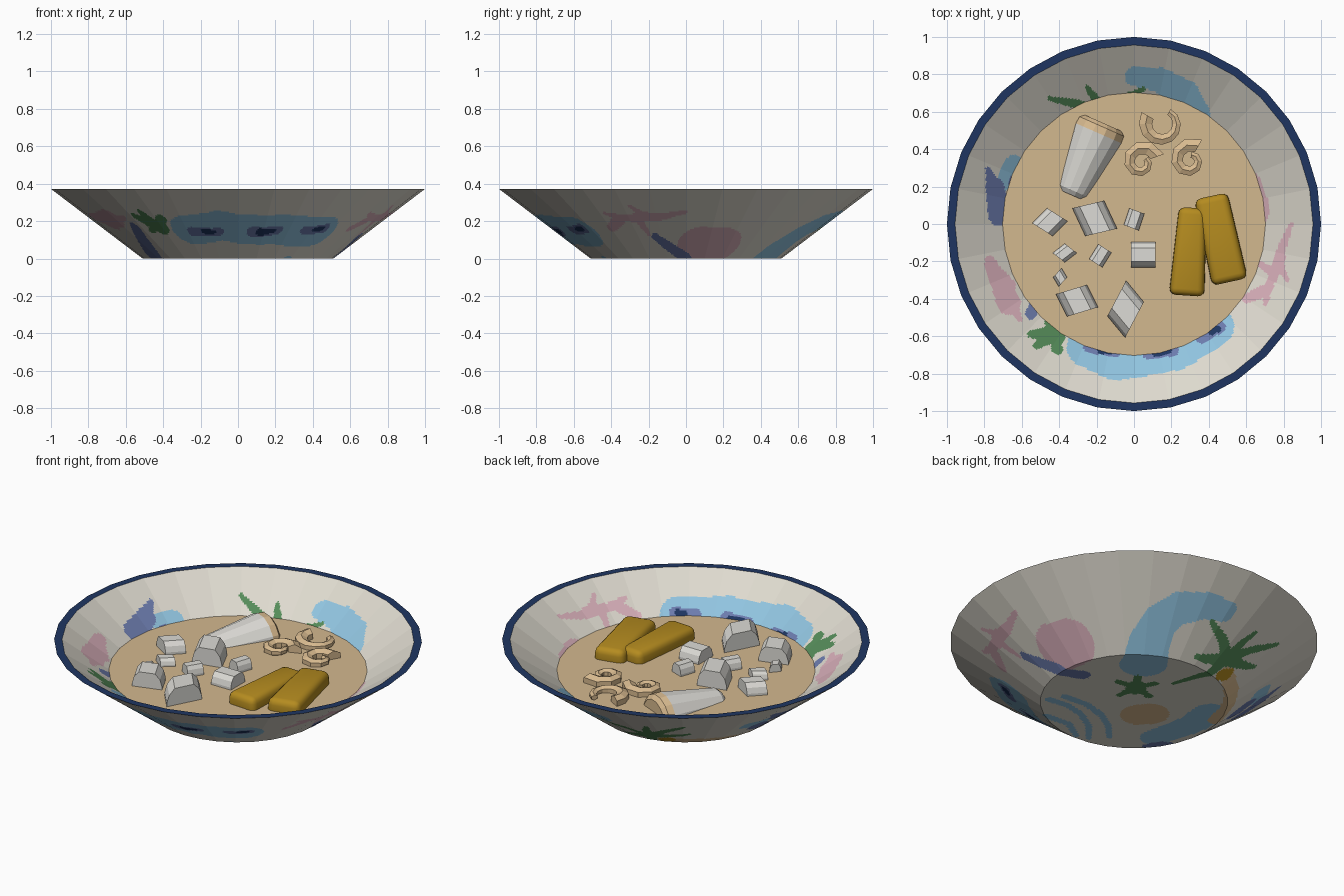
import bpy, bmesh, math
from mathutils import Vector, Matrix

if "Cube" in bpy.data.objects:
    bpy.data.objects.remove(bpy.data.objects["Cube"])

COLOURS = [("cream_glaze", (.73, .70, .62)), ("navy", (.013, .036, .12)),
           ("sky_blue", (.28, .55, .74)), ("pink", (.69, .43, .49)),
           ("leaf_green", (.09, .26, .10)), ("periwinkle", (.15, .20, .42)),
           ("broth", (.65, .48, .275)), ("golden", (.46, .26, .014)),
           ("pale_grey", (.72, .71, .67)), ("shrimp_tan", (.70, .50, .28))]
CREAM, NAVY, SKY, PINK, GREEN, PERI, BROTH, GOLD, GREY, TAN = range(10)
MATS = []
for name, c in COLOURS:
    m = bpy.data.materials.new(name)
    m.diffuse_color = (*c, 1)
    m.use_nodes = True
    m.node_tree.nodes["Principled BSDF"].inputs["Base Color"].default_value = m.diffuse_color
    MATS.append(m)


def make(name, verts, faces, mats, index=None, fix=True):
    me = bpy.data.meshes.new(name)
    me.from_pydata(verts, [], faces)
    for m in mats:
        me.materials.append(MATS[m])
    if index:
        for p, i in zip(me.polygons, index):
            p.material_index = i
    if fix:
        bm = bmesh.new()
        bm.from_mesh(me)
        bmesh.ops.recalc_face_normals(bm, faces=bm.faces)
        bm.to_mesh(me)
        bm.free()
    ob = bpy.data.objects.new(name, me)
    bpy.context.collection.objects.link(ob)
    return ob


def tube(rings):
    """Faces joining equal rings of points, with end caps."""
    n = len(rings[0])
    verts = [v for r in rings for v in r]
    faces = [(k*n+i, k*n+(i+1) % n, (k+1)*n+(i+1) % n, (k+1)*n+i)
             for k in range(len(rings)-1) for i in range(n)]
    faces += [tuple(range(n)), tuple(range(len(verts)-n, len(verts)))]
    return verts, faces


# ---- painted island scene, seen from above: (colour, start width, end width, path)
front_paint = [
    (SKY, .10, .105, [(-.26, -.66), (-.1, -.735), (.06, -.71), (.22, -.68), (.34, -.61), (.43, -.55)]),
    (PERI, .032, .025, [(-.24, -.655), (-.10, -.69)]),
    (PERI, .035, .03, [(.08, -.69), (.21, -.675)]),
    (PERI, .028, .032, [(.36, -.61), (.46, -.55)]),
    (NAVY, .018, .014, [(-.18, -.675), (-.13, -.685)]),
    (NAVY, .026, .014, [(.12, -.685), (.19, -.675)]),
    (NAVY, .016, .018, [(.41, -.58), (.45, -.56)]),
    (PERI, .03, .06, [(-.55, -.48), (-.45, -.27)]),
    (GREEN, .02, .055, [(-.55, -.59), (-.48, -.59), (-.42, -.60)]),
    (GREEN, .02, .03, [(-.46, -.53), (-.43, -.61), (-.41, -.67)]),
    (GREEN, .04, .02, [(-.47, -.61), (-.52, -.65)]),
    (PINK, .03, .065, [(-.77, -.20), (-.72, -.31), (-.67, -.42)]),
    (PINK, .04, .015, [(-.66, -.42), (-.61, -.51)]),
    (PINK, .04, .03, [(-.72, -.28), (-.66, -.33)]),
]
side_paint = [
    (PINK, .012, .035, [(.84, .0), (.79, -.13), (.77, -.22)]),
    (PINK, .035, .012, [(.77, -.22), (.73, -.31), (.70, -.43)]),
    (PINK, .025, .012, [(.73, -.25), (.65, -.20)]),
    (PINK, .035, .025, [(.69, -.36), (.60, -.40)]),
    (PINK, .02, .012, [(.78, -.22), (.82, -.30)]),
    (PINK, .125, .115, [(.60, .08), (.58, .18)]),
    (PERI, .025, .045, [(.64, -.16), (.53, -.02), (.40, .04)]),
    (SKY, .06, .05, [(-.67, .24), (-.64, .32)]),
    (PERI, .015, .04, [(-.78, .29), (-.75, .20)]),
    (PERI, .05, .06, [(-.745, .20), (-.72, .05)]),
    (PERI, .05, .05, [(-.62, .22), (-.60, .14)]),
    (SKY, .05, .13, [(-.0, .79), (.14, .77), (.27, .69), (.31, .58), (.29, .47), (.22, .34)]),
]
base_paint = [
    (SKY, .024, .016, [(.365, -.28), (.25, -.265), (.135, -.29), (.02, -.36), (-.069, -.465)]),
    (SKY, .024, .016, [(.323, -.202), (.18, -.19), (.045, -.225), (-.06, -.29), (-.148, -.385)]),
    (SKY, .024, .016, [(.262, -.428), (.115, -.415), (0, -.488)]),
    (SKY, .08, .10, [(-.34, -.23), (-.40, .0), (-.40, .17)]),
    (PERI, .025, .02, [(-.42, -.25), (-.36, -.33)]),
    (TAN, .11, .11, [(-.12, -.09), (-.15, -.05)]),
    (GREEN, .058, .052, [(.08, .11), (.10, .14)]),
    (TAN, .035, .045, [(-.22, .52), (-.36, .40), (-.44, .27), (-.47, .13)]),
]
# turtle flippers (laid out along its own axes), head and palm fronds
for du, dv in ((-.10, .05), (.10, .05), (-.08, -.09), (.08, -.09), (0, .11)):
    base_paint.append((GREEN, .022, .022, [(.09, .125), (.09+.574*dv-.819*du,
                                                         .125+.819*dv+.574*du)]))
for mx, my, tx, ty in ((-.1, .46, -.04, .29), (-.06, .56, .02, .55), (-.08, .66, .05, .72),
                       (-.2, .66, -.25, .73), (-.3, .64, -.45, .67), (-.28, .56, -.40, .54)):
    base_paint.append((GREEN, .036, .013, [(-.17, .58), (mx, my), (tx, ty)]))
base_paint.append((GOLD, .035, .03, [(-.24, .50), (-.20, .50)]))

SEGS = []
for col, w0, w1, path in front_paint + side_paint + base_paint:
    n = len(path) - 1
    for i in range(n):
        (ax, ay), (bx, by) = path[i], path[i+1]
        SEGS.append((col, ax, ay, bx-ax, by-ay, (bx-ax)**2+(by-ay)**2,
                     w0+(w1-w0)*i/n, (w1-w0)/n))
SEGS.reverse()


def paint(x, y):
    for col, ax, ay, dx, dy, ll, w, dw in SEGS:
        px, py = x-ax, y-ay
        t = min(1, max(0, (px*dx+py*dy)/ll))
        if (px-t*dx)**2 + (py-t*dy)**2 < (w+t*dw)**2:
            return col
    return CREAM


# ---- bowl: 32 flat sides, finely cut so that the scene can be coloured face by face
SIDES, SUB = 32, 20
COLS = SIDES*SUB
ring = []
for c in range(COLS):
    k, f = divmod(c, SUB)
    a, b = 2*math.pi*k/SIDES, 2*math.pi*(k+1)/SIDES
    f /= SUB
    ring.append((math.cos(a)*(1-f)+math.cos(b)*f, math.sin(a)*(1-f)+math.sin(b)*f))
TOP = .372
stations = [((.002, 0), (.51, 0), 42), ((.51, 0), (1, TOP), 52),
            ((1, TOP), (.957, TOP), 1), ((.957, TOP), (.69, .185), 26)]
prof, is_rim = [(.002, 0)], []
for (r0, z0), (r1, z1), rows in stations:
    for i in range(1, rows+1):
        prof.append((r0+(r1-r0)*i/rows, z0+(z1-z0)*i/rows))
        is_rim.append(rows == 1)
verts = [(x*r, y*r, z) for r, z in prof for x, y in ring]
faces, index = [], []
for k in range(len(prof)-1):
    rm = (prof[k][0]+prof[k+1][0])/2
    for c in range(COLS):
        d = (c+1) % COLS
        faces.append((k*COLS+c, k*COLS+d, (k+1)*COLS+d, (k+1)*COLS+c))
        index.append(NAVY if is_rim[k] else
                     paint(rm*(ring[c][0]+ring[d][0])/2, rm*(ring[c][1]+ring[d][1])/2))
make("bowl", verts, faces, range(10), index, fix=False)

# ---- broth surface
SOUP = .195
make("broth", [(.703*math.cos(2*math.pi*i/32), .703*math.sin(2*math.pi*i/32), SOUP)
               for i in range(32)], [tuple(range(32))], [BROTH], fix=False)

# ---- tapered white roll with a tan end, flattened where it is under the broth
p0, p1 = Vector((-.335, .155, .15)), Vector((-.165, .54, .15))
axis = (p1-p0).normalized()
L = (p1-p0).length
side = axis.cross(Vector((0, 0, 1))).normalized()
up = side.cross(axis)
rings = [[p0+axis*t+side*math.cos(a)*r+up*max(math.sin(a)*r, -.01)
          for a in (2*math.pi*i/14 for i in range(14))]
         for t, r in ((0, .07), (.025, .09), (L-.06, .143), (L-.02, .14), (L, .115))]
v, f = tube(rings)
make("tapered_roll", v, f, [GREY, TAN], [0]*28+[1]*28+[0, 1])

# ---- arched white chunks: centre, extrusion edge, cross edge, height
ARCH = [(-.5, -.4), (-.5, .2), (-.43, .65), (-.27, 1), (.27, 1), (.43, .65), (.5, .2), (.5, -.4)]
chunks = [(-.45, .01, .08, .08, .11, -.07, .07), (-.21, .03, -.07, .15, .17, .04, .10),
          (0, .025, .03, .09, .08, -.03, .06), (-.37, -.155, .065, .05, .065, -.05, .045),
          (-.18, -.17, -.05, -.08, .07, -.045, .06), (.05, -.165, .13, 0, 0, .135, .07),
          (-.395, -.285, .03, -.05, .045, .05, .045), (-.305, -.41, .06, -.12, .165, .05, .09),
          (-.045, -.455, .095, -.115, .10, .19, .10)]
for i, (cx, cy, ax, ay, bx, by, h) in enumerate(chunks):
    v, f = tube([[(cx+ax*s+bx*t, cy+ay*s+by*t, SOUP+h*z) for t, z in ARCH] for s in (-.5, .5)])
    make(f"white_chunk_{i+1}", v, f, [GREY])

# ---- golden sticks: rounded boxes, narrower at the far end
for i, (cx, cy, w, l, rot, taper) in enumerate(((.298, -.148, .195, .47, -4, .78),
                                                (.462, -.08, .20, .47, 12.5, .93))):
    bm = bmesh.new()
    bmesh.ops.create_cube(bm, size=1)
    for q in bm.verts:
        k = taper if q.co.y > 0 else 1
        k *= .94 if q.co.z > 0 else 1
        q.co = Vector((q.co.x*w*k, q.co.y*l, q.co.z*.12))
    bmesh.ops.bevel(bm, geom=bm.edges[:], offset=.035, segments=3, profile=.5, affect='EDGES')
    bm.transform(Matrix.Translation((cx, cy, .205)) @ Matrix.Rotation(math.radians(rot), 4, 'Z'))
    me = bpy.data.meshes.new(f"golden_stick_{i+1}")
    bm.to_mesh(me)
    bm.free()
    me.materials.append(MATS[GOLD])
    me.shade_smooth()
    bpy.context.collection.objects.link(bpy.data.objects.new(me.name, me))

# ---- curled shrimp: tapering faceted spirals (centre, start angle, sweep, end radius)
for i, (cx, cy, a0, sweep, rend) in enumerate(((.15, .535, 150, 270, .075),
                                               (.04, .33, 20, 380, .03),
                                               (.30, .34, 60, 380, .03))):
    rings, N = [], 10
    for k in range(N):
        t = k/(N-1)
        a = math.radians(a0+sweep*t)
        R, r = .090+(rend-.090)*t, .040-.022*t
        d = Vector((math.cos(a), math.sin(a), 0))
        c = Vector((cx, cy, .21))+d*R
        rings.append([c+(d*math.cos(b)+Vector((0, 0, .8))*math.sin(b))*r*1.08
                      for b in (2*math.pi*(j+.5)/6 for j in range(6))])
    v, f = tube(rings)
    make(f"shrimp_{i+1}", v, f, [TAN])
